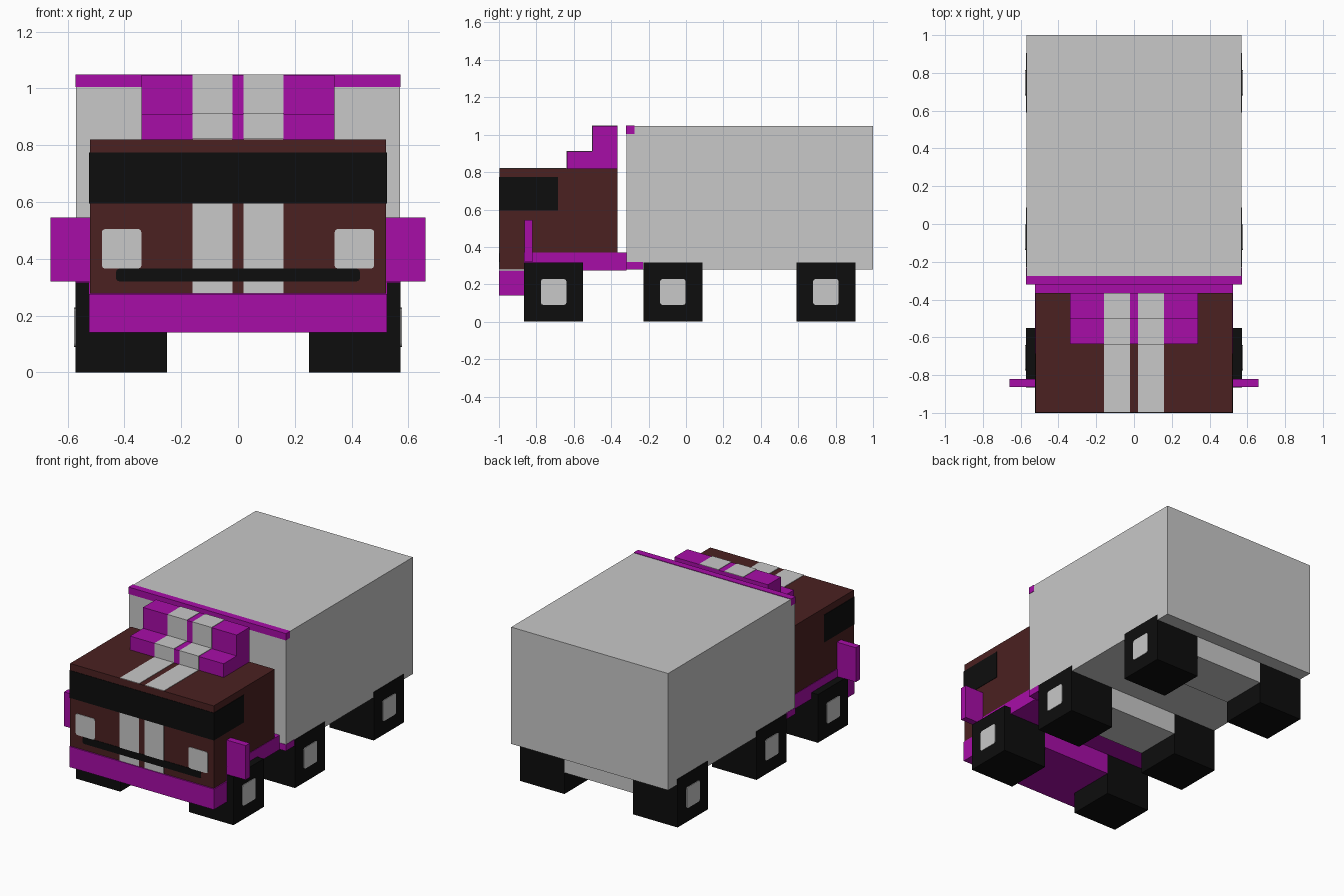
import bpy, bmesh

if "Cube" in bpy.data.objects:
    bpy.data.objects.remove(bpy.data.objects["Cube"])

def material(name, col):
    m = bpy.data.materials.new(name)
    m.diffuse_color = (*col, 1)
    m.use_nodes = True
    m.node_tree.nodes["Principled BSDF"].inputs["Base Color"].default_value = m.diffuse_color
    return m

GREY = material("light grey", (0.58, 0.58, 0.58))
PURPLE = material("purple", (0.39, 0.004, 0.39))
BROWN = material("dark brown", (0.07, 0.015, 0.015))
BLACK = material("black", (0.004, 0.004, 0.004))

def box(name, mat, x, y, z, clip_axis=None, clip=0.012):
    """Box from ranges; clip_axis bevels the edges running along that axis."""
    bm = bmesh.new()
    bmesh.ops.create_cube(bm, size=1)
    for v in bm.verts:
        v.co = [r[0] + (c + 0.5) * (r[1] - r[0]) for c, r in zip(v.co, (x, y, z))]
    if clip_axis is not None:
        edges = [e for e in bm.edges
                 if abs((e.verts[0].co - e.verts[1].co).normalized()[clip_axis]) > 0.9]
        bmesh.ops.bevel(bm, geom=edges, offset=clip, segments=2, profile=0.5, affect='EDGES')
    me = bpy.data.meshes.new(name)
    bm.to_mesh(me)
    bm.free()
    me.materials.append(mat)
    ob = bpy.data.objects.new(name, me)
    bpy.context.collection.objects.link(ob)
    return ob

def pair(name, mat, x, y, z, **kw):
    """The same box on both sides of x = 0."""
    box(name + "_right", mat, x, y, z, **kw)
    box(name + "_left", mat, (-x[1], -x[0]), y, z, **kw)

P = 0.003  # how far painted plates stand proud

# cargo box with front top trim and lower sill
box("cargo_box", GREY, (-0.57, 0.57), (-0.317, 1), (0.28, 1.047))
box("cargo_trim", PURPLE, (-0.572, 0.572), (-0.32, -0.275), (1.005, 1.05))
box("cargo_sill", PURPLE, (-0.572, 0.572), (-0.32, -0.23), (0.278, 0.32))

# cab, chassis plate and bumper
box("cab", BROWN, (-0.522, 0.522), (-0.997, -0.365), (0.278, 0.82))
box("chassis_plate", PURPLE, (-0.525, 0.525), (-0.865, -0.318), (0.275, 0.37))
box("bumper", PURPLE, (-0.525, 0.525), (-1, -0.865), (0.14, 0.275))

# wrap-around window
box("window_band", BLACK, (-0.525, 0.525), (-1, -0.685), (0.595, 0.775))

# stepped roof deflector
box("deflector_low", PURPLE, (-0.34, 0.34), (-0.635, -0.5), (0.82, 0.91))
box("deflector_high", PURPLE, (-0.34, 0.34), (-0.5, -0.365), (0.82, 1.047))

# twin stripes over the cab front, roof and deflector
S = (0.02, 0.16)
pair("stripe_nose_low", GREY, S, (-1, -0.997), (0.278, 0.32))
pair("stripe_nose", GREY, S, (-1, -0.997), (0.365, 0.595))
pair("stripe_roof", GREY, S, (-0.997, -0.635), (0.82, 0.82 + P))
pair("stripe_low_front", GREY, S, (-0.635 - P, -0.635), (0.82, 0.91 + P))
pair("stripe_low_top", GREY, S, (-0.635, -0.5), (0.91, 0.91 + P))
pair("stripe_high_front", GREY, S, (-0.5 - P, -0.5), (0.91, 1.05))
pair("stripe_high_top", GREY, S, (-0.5, -0.365), (1.047, 1.05))

# grille slot, headlights, mirrors
box("grille_slot", BLACK, (-0.43, 0.43), (-1, -0.997), (0.32, 0.365), clip_axis=1)
pair("headlight", GREY, (0.34, 0.48), (-1, -0.997), (0.365, 0.505), clip_axis=1)
pair("mirror", PURPLE, (0.52, 0.66), (-0.863, -0.82), (0.32, 0.545))

# square wheels with hub plates, and an axle block between each pair
for label, yc, mat in (("front", -0.708, PURPLE), ("middle", -0.07, GREY), ("rear", 0.748, GREY)):
    y = (yc - 0.157, yc + 0.157)
    pair(label + "_wheel", BLACK, (0.25, 0.573), y, (0, 0.317))
    pair(label + "_hub", GREY, (0.573, 0.577), (yc - 0.068, yc + 0.068), (0.09, 0.228), clip_axis=0)
    box(label + "_axle", mat, (-0.25, 0.25), y, (0.14, 0.28))
